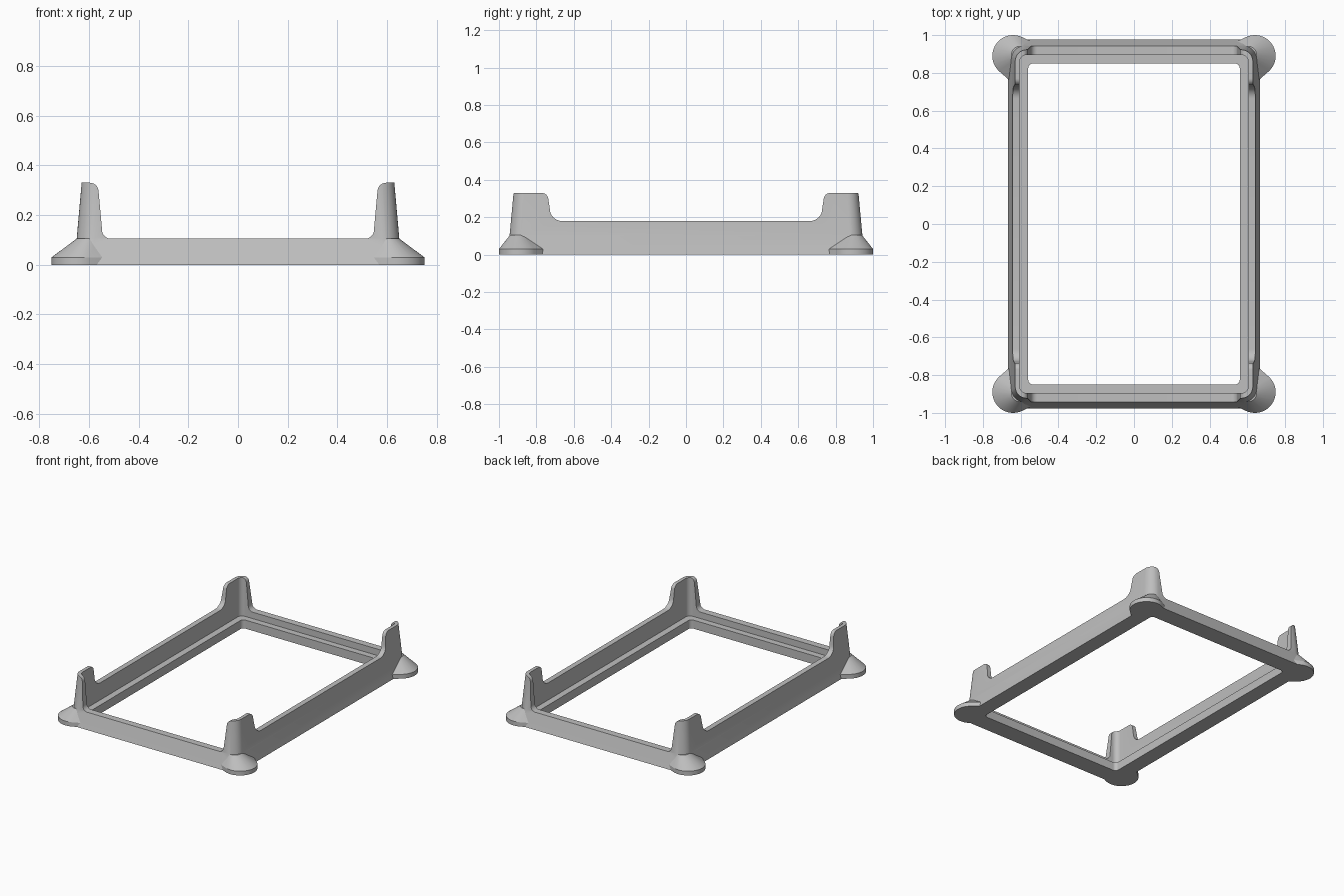
import bpy, bmesh, math
from mathutils import Vector

cube = bpy.data.objects.get("Cube")
if cube:
    bpy.data.objects.remove(cube, do_unlink=True)

grey = bpy.data.materials.new("light grey")
grey.use_nodes = True
grey.diffuse_color = (0.52, 0.52, 0.52, 1)
grey.node_tree.nodes["Principled BSDF"].inputs["Base Color"].default_value = grey.diffuse_color


def make(name, bm):
    bmesh.ops.recalc_face_normals(bm, faces=bm.faces)
    mesh = bpy.data.meshes.new(name)
    bm.to_mesh(mesh)
    bm.free()
    mesh.materials.append(grey)
    ob = bpy.data.objects.new(name, mesh)
    bpy.context.collection.objects.link(ob)
    return ob


def arc(cx, cy, r, start, end, n=8):
    return [(cx + r * math.cos(math.radians(start + (end - start) * i / n)),
             cy + r * math.sin(math.radians(start + (end - start) * i / n))) for i in range(n + 1)]


def rounded_rect(hx, hy, r):
    pts = []
    for k, (sx, sy) in enumerate([(1, 1), (-1, 1), (-1, -1), (1, -1)]):
        pts += arc(sx * (hx - r), sy * (hy - r), r, k * 90, k * 90 + 90)
    return pts


def loft(name, rings):
    """Solid through matching rings of 3D points."""
    bm = bmesh.new()
    loops = [[bm.verts.new(p) for p in ring] for ring in rings]
    n = len(loops[0])
    for a, b in zip(loops, loops[1:]):
        for i in range(n):
            bm.faces.new((a[i], a[(i + 1) % n], b[(i + 1) % n], b[i]))
    bm.faces.new(loops[0])
    bm.faces.new(loops[-1])
    return make(name, bm)


def box_loft(name, levels):
    return loft(name, [[(x, y, z) for x, y in rounded_rect(hx, hy, r)] for z, hx, hy, r in levels])


def wall_cutter(name, half, floor, r_low, lean, along_x):
    """Window between the corner posts, with filleted floor and rounded post tops."""
    top, r_top = 0.33, 0.035
    side = arc(half - r_low, floor + r_low, r_low, -90, 0)
    side += arc(half + lean + r_top, top - r_top, r_top, 180, 90)
    side += [(half + lean + r_top, top + 0.1)]
    outline = side + [(-u, z) for u, z in reversed(side)]
    if along_x:
        rings = [[(u, d, z) for u, z in outline] for d in (-1.2, 1.2)]
    else:
        rings = [[(d, u, z) for u, z in outline] for d in (-1.2, 1.2)]
    return loft(name, rings)


def apply_boolean(target, tool, operation):
    mod = target.modifiers.new(operation, "BOOLEAN")
    mod.object, mod.operation, mod.solver = tool, operation, "EXACT"
    bpy.context.view_layer.objects.active = target
    bpy.ops.object.modifier_apply(modifier=mod.name)
    bpy.data.objects.remove(tool, do_unlink=True)


# Tapered outer body
frame = box_loft("corner_post_frame", [
    (0, 0.668, 0.978, 0.08), (0.105, 0.649, 0.943, 0.07), (0.33, 0.629, 0.922, 0.06)])

# Sloping feet at the four corners
for sx in (-1, 1):
    for sy in (-1, 1):
        bm = bmesh.new()
        base = arc(0.64, 0.89, 0.11, 0, 360, 48)[:-1] + [(0.54, 0.965), (0.655, 0.757)]
        crown = arc(0.605, 0.897, 0.044, 0, 360, 48)[:-1]
        for z, ring in ((0, base), (0.03, base), (0.105, crown)):
            for x, y in ring:
                bm.verts.new(Vector((sx * x, sy * y, z)))
        hull = bmesh.ops.convex_hull(bm, input=bm.verts)
        loose = [v for v in bm.verts if not v.link_faces]
        bmesh.ops.delete(bm, geom=loose, context="VERTS")
        bmesh.ops.dissolve_limit(bm, angle_limit=0.001, verts=bm.verts, edges=bm.edges)
        apply_boolean(frame, make("foot", bm), "UNION")

# Recess above the ledge, then the open middle
apply_boolean(frame, box_loft("recess", [(0.06, 0.605, 0.895, 0.035), (0.5, 0.605, 0.895, 0.035)]), "DIFFERENCE")
apply_boolean(frame, box_loft("opening", [(-0.1, 0.56, 0.85, 0.025), (0.2, 0.56, 0.85, 0.025)]), "DIFFERENCE")

# Lowered short and long walls leave the corner posts
apply_boolean(frame, wall_cutter("short_wall_cut", 0.547, 0.105, 0.035, 0.014, True), "DIFFERENCE")
apply_boolean(frame, wall_cutter("long_wall_cut", 0.728, 0.18, 0.065, 0.008, False), "DIFFERENCE")

# Smooth shading with crisp edges
bpy.ops.object.select_all(action="DESELECT")
frame.select_set(True)
bpy.context.view_layer.objects.active = frame
bpy.ops.object.shade_smooth_by_angle(angle=math.radians(25))
